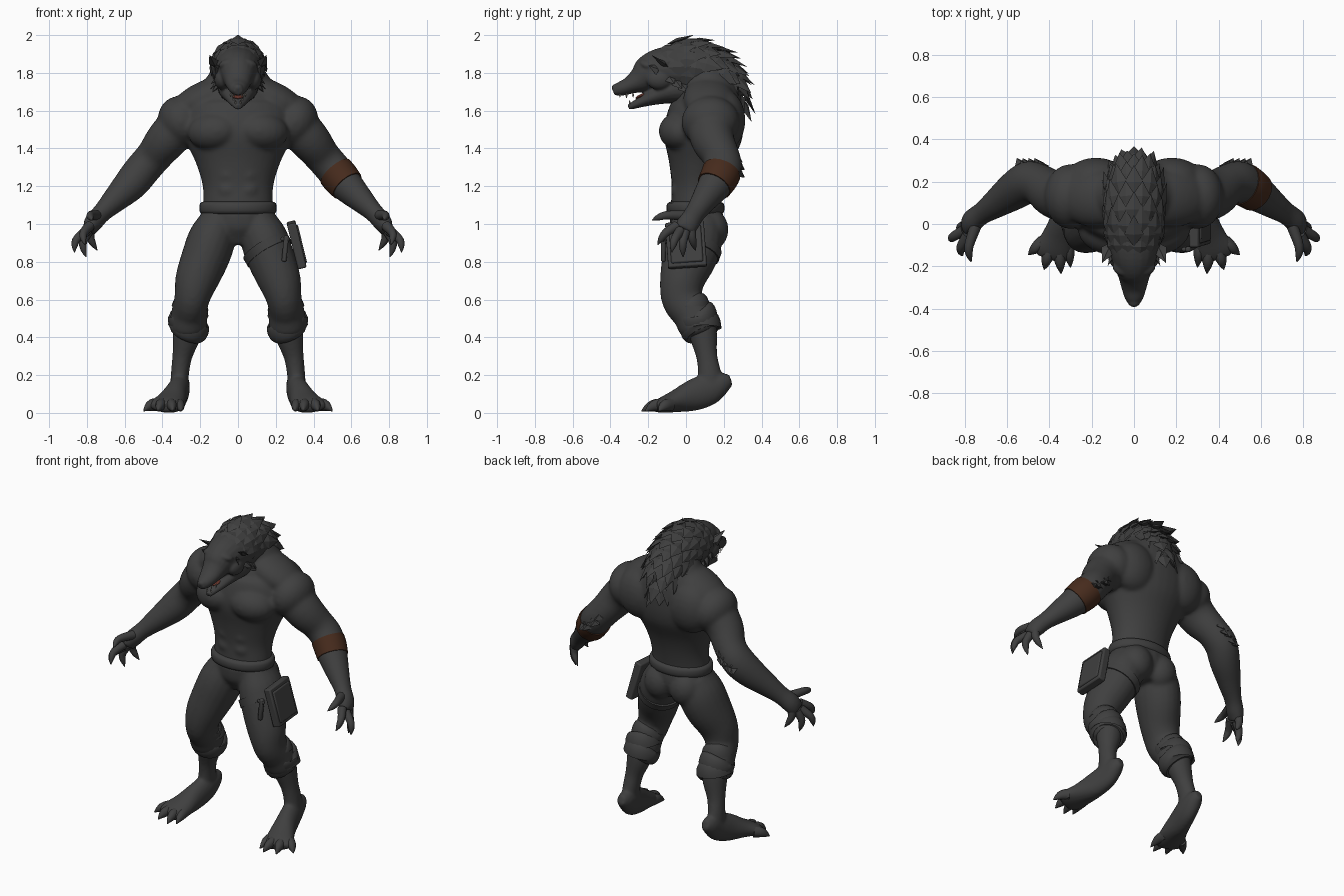
import bpy, bmesh, math, random
from mathutils import Vector, Matrix, Euler

random.seed(4)
cube = bpy.data.objects.get("Cube")
if cube:
    bpy.data.objects.remove(cube, do_unlink=True)


def material(name, colour):
    m = bpy.data.materials.new(name)
    m.use_nodes = True
    m.diffuse_color = (*colour, 1)
    m.node_tree.nodes["Principled BSDF"].inputs["Base Color"].default_value = (*colour, 1)
    return m


HIDE = material("charcoal hide", (.05, .05, .05))
BAND = material("brown leather", (.062, .024, .012))
MOUTH = material("mouth red", (.12, .03, .02))
TEETH = material("tooth ivory", (.36, .34, .3))


def resample(stations, steps):
    """Smooth curve through stations of any dimension."""
    pts = [Vector(s) for s in stations]
    ext = [pts[0] * 2 - pts[1]] + pts + [pts[-1] * 2 - pts[-2]]
    out = []
    for a, b, c, d in zip(ext, ext[1:], ext[2:], ext[3:]):
        for k in range(steps):
            t = k / steps
            out.append(b + (c - a) * (t / 2) + (a * 2 - b * 5 + c * 4 - d) * (t * t / 2)
                       + (b * 3 - a - c * 3 + d) * (t ** 3 / 2))
    return out + [pts[-1]]


def frames(rows):
    """Centre, side axis, outward axis and tangent for each row."""
    centres = [Vector(r[:3]) for r in rows]
    for i, c in enumerate(centres):
        tan = (centres[min(i + 1, len(rows) - 1)] - centres[max(i - 1, 0)]).normalized()
        side = Vector((1, 0, 0))
        side = (side - tan * side.dot(tan)).normalized()
        yield c, side, side.cross(tan), tan


def tube(bm, stations, steps=4, sides=20):
    """Closed loft through (x, y, z, side radius, depth radius)."""
    rows = resample(stations, steps)
    rings = []
    for row, (c, side, out, _) in zip(rows, frames(rows)):
        angles = [math.tau * k / sides for k in range(sides)]
        rings.append([bm.verts.new(c + side * row[3] * math.cos(a) + out * row[4] * math.sin(a))
                      for a in angles])
    for low, high in zip(rings, rings[1:]):
        for k in range(sides):
            n = (k + 1) % sides
            bm.faces.new((low[k], low[n], high[n], high[k]))
    bm.faces.new(rings[0][::-1])
    bm.faces.new(rings[-1])


def ball(bm, centre, radii, turn=(0, 0, 0)):
    mat = Matrix.LocRotScale(Vector(centre), Euler(turn), Vector(radii))
    bmesh.ops.create_uvsphere(bm, u_segments=20, v_segments=12, radius=1, matrix=mat)


def box(bm, centre, size, turn=(0, 0, 0)):
    mat = Matrix.LocRotScale(Vector(centre), Euler(turn), Vector(size))
    bmesh.ops.create_cube(bm, size=1, matrix=mat)


def blade(bm, base, tip, normal, width, thick):
    """Leaf-shaped spike with a flat diamond section."""
    base, tip = Vector(base), Vector(tip)
    across = (tip - base).cross(Vector(normal)).normalized()
    up = across.cross(tip - base).normalized()
    mid = base.lerp(tip, .4)
    loop = [bm.verts.new(mid + o) for o in
            (across * width, up * thick, -across * width, -up * thick)]
    start, end = bm.verts.new(base), bm.verts.new(tip)
    for k in range(4):
        bm.faces.new((loop[k], loop[k - 1], start))
        bm.faces.new((loop[k - 1], loop[k], end))


def finish(bm, name, mat, mirror=False, voxel=0, relax=6, smooth=True, bevel=0):
    bmesh.ops.recalc_face_normals(bm, faces=bm.faces)
    mesh = bpy.data.meshes.new(name)
    bm.to_mesh(mesh)
    bm.free()
    mesh.materials.append(mat)
    ob = bpy.data.objects.new(name, mesh)
    bpy.context.collection.objects.link(ob)
    if smooth:
        bpy.ops.object.select_all(action='DESELECT')
        ob.select_set(True)
        bpy.context.view_layer.objects.active = ob
        bpy.ops.object.shade_smooth_by_angle(angle=math.radians(40))
    if mirror:
        ob.modifiers.new("mirror", 'MIRROR').use_mirror_merge = False
    if voxel:
        blend = ob.modifiers.new("blend", 'REMESH')
        blend.mode, blend.voxel_size, blend.use_smooth_shade = 'VOXEL', voxel, True
        soften = ob.modifiers.new("soften", 'SMOOTH')
        soften.factor, soften.iterations = .5, relax
    if bevel:
        edge = ob.modifiers.new("edge", 'BEVEL')
        edge.width, edge.segments = bevel, 2


# Torso and arms, blended into one skin
bm = bmesh.new()
tube(bm, [(0, .06, .98, .18, .13), (0, .05, 1.08, .185, .13), (0, .06, 1.2, .187, .137),
          (0, .07, 1.32, .222, .162), (0, .085, 1.45, .28, .205), (0, .105, 1.56, .3, .205),
          (0, .12, 1.66, .25, .18), (0, .09, 1.76, .17, .15), (0, .03, 1.82, .11, .11)], sides=32)
ARM = [(.27, .13, 1.56, .12, .13), (.375, .14, 1.45, .11, .117), (.445, .185, 1.36, .096, .099),
       (.505, .195, 1.29, .095, .102), (.57, .155, 1.21, .09, .092), (.655, .095, 1.125, .068, .07),
       (.72, .05, 1.06, .051, .056), (.765, .015, 1.01, .05, .06), (.79, -.01, .965, .035, .055)]
tube(bm, ARM)
ball(bm, (.3, .13, 1.54), (.122, .155, .14), (0, .4, 0))      # shoulder
ball(bm, (.13, -.035, 1.49), (.14, .108, .1), (0, .1, .25))   # chest
ball(bm, (.18, .205, 1.55), (.15, .11, .16))                 # shoulder blade
ball(bm, (.18, .12, 1.665), (.2, .135, .09), (0, .45, 0))     # neck muscle
for z in (1.18, 1.26, 1.34):
    ball(bm, (.05, -.045, z), (.055, .035, .046))            # stomach muscles
finish(bm, "torso_and_arms", HIDE, mirror=True, voxel=.011, relax=10)

# Fingers ending in claws, thumb first
bm = bmesh.new()
for root, tip in (((.75, -.01, 1.045), (.77, -.18, 1.02)), ((.785, -.05, .99), (.81, -.15, .89)),
                  ((.8, -.03, .965), (.865, -.075, .85)), ((.795, -.005, .96), (.805, -.015, .825)),
                  ((.78, .025, .975), (.745, .05, .86))):
    a, b = Vector(root), Vector(tip)
    knuckle = a.lerp(b, .5) + Vector((.02, -.006, .014))
    joint = a.lerp(b, .78) + Vector((.014, -.004, .009))
    tube(bm, [(*a, .028, .028), (*knuckle, .022, .023), (*joint, .016, .017),
              (*b, .002, .002)], sides=10)
finish(bm, "fingers", HIDE, mirror=True)

# Fur tufts behind the elbows
bm = bmesh.new()
for row in range(2):
    for k in range(4):
        base = Vector((.42 + .028 * k + .02 * row, .25 + .012 * row, 1.375 - .02 * k - .04 * row))
        blade(bm, base, base + Vector((.03, .05, -.05 + .02 * (k % 2))), (0, 1, .5), .032, .016)
finish(bm, "elbow_fur", HIDE, mirror=True, smooth=False)

# Arm band on the left forearm
bm = bmesh.new()
tube(bm, [(.514, .19, 1.278, .098, .104), (.54, .176, 1.247, .099, .102),
          (.578, .149, 1.202, .093, .095)])
finish(bm, "arm_band", BAND)

# Trousers
bm = bmesh.new()
tube(bm, [(0, .06, .89, .07, .09), (0, .06, .98, .17, .14), (0, .05, 1.08, .195, .14)])
tube(bm, [(.1, .06, 1.02, .1, .13), (.135, .045, .93, .125, .15), (.17, .02, .83, .127, .147),
          (.22, -.02, .7, .114, .119), (.245, -.02, .6, .093, .108), (.258, .03, .53, .095, .105),
          (.264, .065, .46, .1, .105), (.265, .08, .42, .08, .08)])
ball(bm, (.09, .13, .97), (.1, .095, .11))
ball(bm, (.245, -.06, .62), (.072, .062, .08))
finish(bm, "trousers", HIDE, mirror=True, voxel=.011)

# Rolled trouser cuffs
bm = bmesh.new()
for x, y, z, r, lean in ((.257, .03, .555, .093, .012), (.262, .06, .505, .103, -.008),
                         (.264, .078, .455, .105, .01)):
    tube(bm, [(x - lean, y - .01, z + .04, r - .02, r - .02), (x - lean / 2, y, z + .02, r, r),
              (x, y, z - .015, r + .004, r + .004), (x + lean, y + .01, z - .04, r - .015, r - .015)])
finish(bm, "trouser_cuffs", HIDE, mirror=True)

# Belt, thigh strap and pouch
bm = bmesh.new()
tube(bm, [(0, .05, 1.05, .18, .125), (0, .05, 1.06, .2, .148), (0, .05, 1.085, .205, .154),
          (0, .05, 1.11, .2, .148), (0, .05, 1.12, .18, .125)], steps=2, sides=32)
finish(bm, "belt", HIDE)
bm = bmesh.new()
tube(bm, [(.168, .025, .842, .134, .153), (.145, .035, .882, .134, .157)], steps=1, sides=28)
finish(bm, "thigh_strap", HIDE)
bm = bmesh.new()
lean = (.07, -.24, 0)
box(bm, (.31, 0, .89), (.048, .205, .245), lean)
box(bm, (.318, 0, .89), (.048, .17, .2), lean)
box(bm, (.25, -.12, .87), (.026, .025, .14), (0, .1, 0))
box(bm, (.25, -.12, .92), (.05, .02, .022), (0, .1, 0))
finish(bm, "thigh_pouch", HIDE, bevel=.008)

# Shins and feet with clawed toes
bm = bmesh.new()
tube(bm, [(.265, .07, .55, .07, .08), (.27, .09, .42, .075, .075), (.295, .11, .3, .053, .056),
          (.308, .125, .2, .048, .062), (.31, .12, .13, .05, .06)])
tube(bm, [(.302, .238, .175, .025, .03), (.304, .195, .16, .046, .057),
          (.31, .12, .125, .055, .085), (.33, .03, .09, .063, .082), (.355, -.06, .06, .08, .058),
          (.385, -.13, .04, .09, .04), (.398, -.165, .03, .07, .025)])
finish(bm, "shins_and_feet", HIDE, mirror=True, voxel=.01)
bm = bmesh.new()
for root, tip in (((.315, -.08), (.3, -.205)), ((.355, -.12), (.345, -.235)),
                  ((.4, -.12), (.425, -.215)), ((.43, -.08), (.5, -.145))):
    a, b = Vector((*root, .045)), Vector((*tip, .01))
    mid, joint = a.lerp(b, .45), a.lerp(b, .75)
    tube(bm, [(*a, .03, .035), (mid.x, mid.y, .04, .027, .031),
              (joint.x, joint.y, .026, .017, .02), (*b, .002, .003)], sides=10)
finish(bm, "toes", HIDE, mirror=True)

# Head with open muzzle
bm = bmesh.new()
tube(bm, [(0, .08, 1.8, .1, .1), (0, -.02, 1.82, .135, .125), (0, -.12, 1.82, .12, .115),
          (0, -.195, 1.795, .095, .1), (0, -.245, 1.762, .075, .07), (0, -.3, 1.733, .06, .046),
          (0, -.35, 1.714, .044, .037), (0, -.385, 1.7, .022, .02)])
tube(bm, [(0, .02, 1.73, .11, .1), (0, -.09, 1.705, .1, .07), (0, -.17, 1.675, .075, .046),
          (0, -.24, 1.645, .048, .028), (0, -.305, 1.618, .018, .015)])
ball(bm, (.055, -.205, 1.85), (.05, .04, .024), (0, .35, .3))  # brow
ball(bm, (.08, -.14, 1.765), (.045, .07, .055))                # cheek
ball(bm, (0, -.372, 1.722), (.026, .022, .02))                 # nose
finish(bm, "head", HIDE, mirror=True, voxel=.007, relax=4)

# Ears and cheek tufts
bm = bmesh.new()
blade(bm, (.1, -.08, 1.82), (.152, -.185, 1.895), (.4, -1, 0), .035, .014)
blade(bm, (.09, -.12, 1.8), (.125, -.2, 1.84), (1, 0, .5), .03, .012)
for k in range(4):
    blade(bm, (.09, -.1 + .03 * k, 1.79 - .02 * k), (.145, -.06 + .04 * k, 1.74 - .025 * k),
          (1, 0, .5), .03, .012)
finish(bm, "ears_and_cheek_fur", HIDE, mirror=True, smooth=False)

# Tongue and teeth
bm = bmesh.new()
ball(bm, (0, -.235, 1.679), (.032, .035, .01), (.4, 0, 0))
finish(bm, "tongue", MOUTH)
bm = bmesh.new()
for k in range(3):
    y, x = -.35 + .035 * k, .02 + .01 * k
    blade(bm, (x, y, 1.695), (x, y, 1.668 - .006 * (k == 1)), (1, 0, 0), .006, .005)
    blade(bm, (x - .006, y + .055, 1.63 + .01 * k), (x - .006, y + .05, 1.657 + .01 * k),
          (1, 0, 0), .005, .005)
finish(bm, "teeth", TEETH, mirror=True, smooth=False)

# Mane: a core ridge covered with overlapping rows of tufts
bm = bmesh.new()
MANE = [(0, -.15, 1.82, .1, .085), (0, -.07, 1.825, .128, .13), (0, .02, 1.825, .138, .148),
        (0, .11, 1.795, .138, .14), (0, .175, 1.75, .125, .12), (0, .215, 1.7, .095, .095),
        (0, .23, 1.64, .05, .07)]
tube(bm, MANE)
rows = resample(MANE, 2)
for i, (row, (c, side, out, tan)) in enumerate(zip(rows, frames(rows))):
    count = 7 if i < 10 else 4
    for k in range(count - i % 2):
        a = math.radians(88) * (2 * (k + .5 * (i % 2)) / (count - 1) - 1)
        away = (side * math.sin(a) + out * math.cos(a)).normalized()
        base = c + side * row[3] * math.sin(a) * .97 + out * row[4] * math.cos(a) * .97
        reach = random.uniform(.085, .125) * (.75 if i < 2 else 1)
        lift = random.uniform(.15, .4) * (.4 + .6 * math.cos(a))
        tip = base + tan * reach + away * reach * lift
        blade(bm, base - tan * .03, tip, away, .046, .014)
finish(bm, "mane", HIDE, smooth=False)
